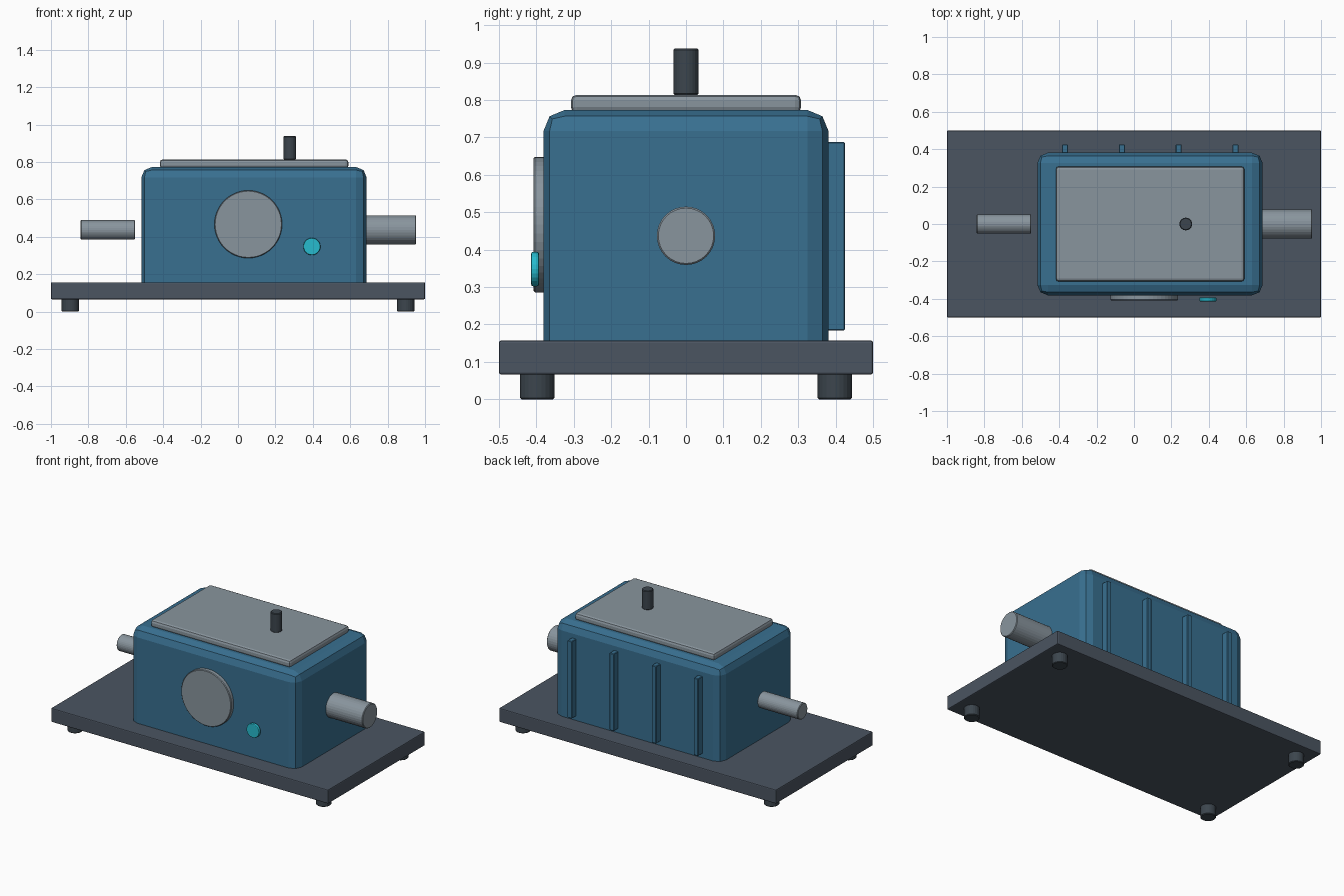
import bpy, bmesh
from math import pi
from mathutils import Matrix, Vector

if "Cube" in bpy.data.objects:
    bpy.data.objects.remove(bpy.data.objects["Cube"])


def material(name, rgb):
    m = bpy.data.materials.new(name)
    m.diffuse_color = (*rgb, 1)
    m.use_nodes = True
    m.node_tree.nodes["Principled BSDF"].inputs["Base Color"].default_value = m.diffuse_color
    return m


BLUE = material("blue_paint", (0.04, 0.16, 0.28))
SLATE = material("slate_metal", (0.07, 0.09, 0.12))
DARK = material("dark_rubber", (0.045, 0.06, 0.075))
STEEL = material("steel", (0.25, 0.30, 0.34))
CYAN = material("sight_glass", (0.02, 0.50, 0.62))


def finish(bm, name, mat):
    bmesh.ops.recalc_face_normals(bm, faces=bm.faces)
    me = bpy.data.meshes.new(name)
    bm.to_mesh(me)
    bm.free()
    me.materials.append(mat)
    ob = bpy.data.objects.new(name, me)
    bpy.context.collection.objects.link(ob)
    return ob


def box(name, lo, hi, mat, bevel=0, segments=1, keep_bottom=False):
    """Box between two corners, optionally with the bottom edges left square."""
    lo, hi = Vector(lo), Vector(hi)
    bm = bmesh.new()
    bmesh.ops.create_cube(bm, size=1)
    bmesh.ops.scale(bm, vec=hi - lo, verts=bm.verts)
    bmesh.ops.translate(bm, vec=(lo + hi) / 2, verts=bm.verts)
    if bevel:
        edges = [e for e in bm.edges if not keep_bottom
                 or any(v.co.z > lo.z + 1e-4 for v in e.verts)]
        bmesh.ops.bevel(bm, geom=edges, offset=bevel, segments=segments,
                        profile=0.5, affect='EDGES')
    return finish(bm, name, mat)


def cylinder(name, axis, centre, radius, start, end, mat, sides=32, bevel=0.004, segments=1):
    """Cylinder along an axis; start and end are positions on that axis."""
    bm = bmesh.new()
    bmesh.ops.create_cone(bm, cap_ends=True, segments=sides, radius1=radius,
                          radius2=radius, depth=end - start)
    rims = [e for e in bm.edges if any(len(f.verts) > 4 for f in e.link_faces)]
    bmesh.ops.bevel(bm, geom=rims, offset=bevel, segments=segments,
                    profile=0.5, affect='EDGES')
    mid = (start + end) / 2
    a, b = centre
    rot, pos = {
        'X': (Matrix.Rotation(pi / 2, 4, 'Y'), (mid, a, b)),
        'Y': (Matrix.Rotation(pi / 2, 4, 'X'), (a, mid, b)),
        'Z': (Matrix.Identity(4), (a, b, mid)),
    }[axis]
    bm.transform(Matrix.Translation(pos) @ rot)
    return finish(bm, name, mat)


# Base plate and its four feet
box("base_plate", (-1, -0.5, 0.066), (1, 0.5, 0.157), SLATE, 0.006, 2)
for sx, side in ((-1, "left"), (1, "right")):
    for sy, end in ((-1, "front"), (1, "back")):
        cylinder(f"foot_{end}_{side}", 'Z', (sx * 0.897, sy * 0.398), 0.046,
                 0, 0.07, DARK, sides=24)

# Gear housing and top cover
box("housing", (-0.517, -0.381, 0.15), (0.688, 0.381, 0.773), BLUE, 0.056, 2, True)
box("top_cover", (-0.418, -0.308, 0.765), (0.59, 0.308, 0.814), STEEL, 0.016, 2)
cylinder("breather", 'Z', (0.277, 0), 0.034, 0.813, 0.938, DARK, sides=24)

# Input and output shafts
cylinder("output_shaft", 'X', (0, 0.437), 0.078, 0.665, 0.953, STEEL)
cylinder("input_shaft", 'X', (0, 0.437), 0.052, -0.842, -0.55, STEEL)

# Front bearing cap and oil sight glass
cylinder("bearing_cap", 'Y', (0.055, 0.467), 0.181, -0.408, -0.375, STEEL, sides=48)
cylinder("sight_glass", 'Y', (0.395, 0.348), 0.046, -0.414, -0.393, CYAN,
         sides=24, bevel=0.005, segments=2)

# Cooling fins on the back
for i in range(4):
    x = -0.369 + i * 0.304
    box(f"cooling_fin_{i + 1}", (x - 0.016, 0.37, 0.184), (x + 0.016, 0.425, 0.688),
        BLUE, 0.003)
